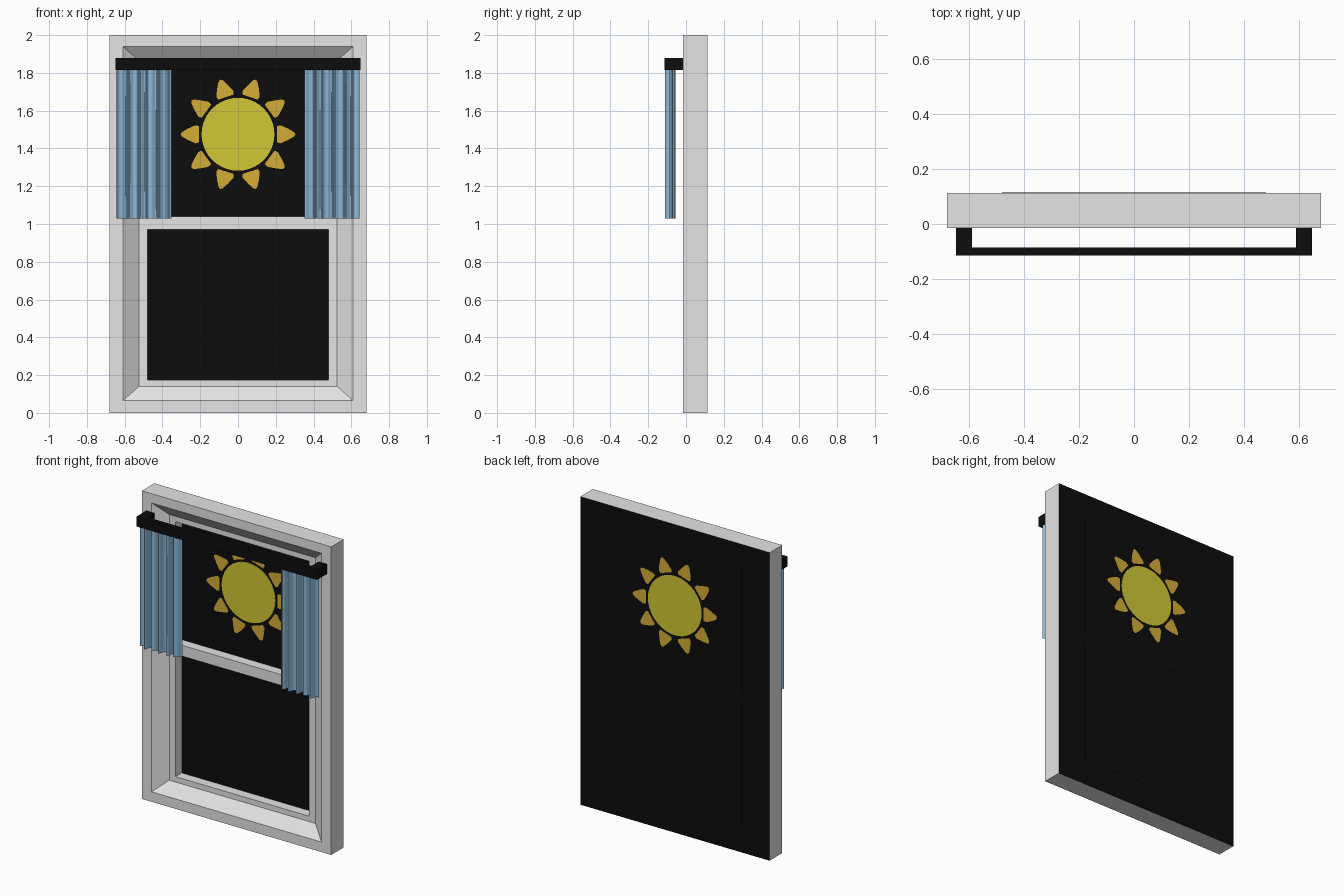
import bpy, bmesh, math
from mathutils import Vector

if "Cube" in bpy.data.objects:
    bpy.data.objects.remove(bpy.data.objects["Cube"])


def material(name, r, g, b):
    m = bpy.data.materials.new(name)
    m.diffuse_color = (r, g, b, 1)
    m.use_nodes = True
    m.node_tree.nodes["Principled BSDF"].inputs["Base Color"].default_value = m.diffuse_color
    return m


WHITE = material("frame_white", 0.78, 0.78, 0.78)
BLACK = material("black", 0.004, 0.004, 0.004)
BLUE = material("curtain_blue", 0.27, 0.49, 0.69)
YELLOW = material("sun_yellow", 0.64, 0.58, 0.036)
ORANGE = material("ray_orange", 0.66, 0.42, 0.036)


def finish(name, bm, *mats):
    me = bpy.data.meshes.new(name)
    bm.to_mesh(me)
    bm.free()
    for m in mats:
        me.materials.append(m)
    ob = bpy.data.objects.new(name, me)
    bpy.context.collection.objects.link(ob)
    return ob


def quad(bm, pts, facing, mat=0):
    f = bm.faces.new([bm.verts.new(p) for p in pts])
    f.normal_update()
    if f.normal.dot(Vector(facing)) < 0:
        f.normal_flip()
    f.material_index = mat


def rect(x, z0, z1, y):
    return [(-x, y, z0), (x, y, z0), (x, y, z1), (-x, y, z1)]


def ring(bm, a, b, facings):
    for i in range(4):
        j = (i + 1) % 4
        quad(bm, [a[i], a[j], b[j], b[i]], facings[i])


def box(bm, x0, x1, y0, y1, z0, z1):
    vs = bmesh.ops.create_cube(bm, size=1)["verts"]
    for v in vs:
        v.co = ((x0, x1)[v.co.x > 0], (y0, y1)[v.co.y > 0], (z0, z1)[v.co.z > 0])


def prism(bm, pts, y0, y1):
    f = bm.faces.new([bm.verts.new((x, y0, z)) for x, z in pts])
    ext = bmesh.ops.extrude_face_region(bm, geom=[f])["geom"]
    for v in ext:
        if isinstance(v, bmesh.types.BMVert):
            v.co.y = y1


FRONT, STEP, BACK = -0.015, 0.045, 0.113
OUT = [(0, 0, -1), (1, 0, 0), (0, 0, 1), (-1, 0, 0)]
IN = [(0, 0, 1), (-1, 0, 0), (0, 0, -1), (1, 0, 0)]
PANES = [("lower", 0.175, 0.97), ("upper", 1.04, 1.83)]

# window frame: outer sides, face, bevel, sash with two openings, black back
bm = bmesh.new()
outer, lip = rect(0.68, 0, 2, FRONT), rect(0.61, 0.065, 1.94, FRONT)
ring(bm, rect(0.68, 0, 2, BACK), outer, OUT)
ring(bm, outer, lip, [(0, -1, 0)] * 4)
ring(bm, lip, rect(0.525, 0.14, 1.865, STEP), IN)
xs = [-0.525, -0.48, 0.48, 0.525]
zs = [0.14, 0.175, 0.97, 1.04, 1.83, 1.865]
for i in range(3):
    for k in range(5):
        if not (i == 1 and k in (1, 3)):
            quad(bm, [(xs[i], STEP, zs[k]), (xs[i + 1], STEP, zs[k]),
                      (xs[i + 1], STEP, zs[k + 1]), (xs[i], STEP, zs[k + 1])], (0, -1, 0))
for _, z0, z1 in PANES:
    ring(bm, rect(0.48, z0, z1, STEP), rect(0.48, z0, z1, BACK), IN)
quad(bm, rect(0.68, 0, 2, BACK), (0, 1, 0), 1)
bmesh.ops.remove_doubles(bm, verts=bm.verts, dist=1e-5)
finish("window_frame", bm, WHITE, BLACK)

# dark panes
for label, z0, z1 in PANES:
    bm = bmesh.new()
    box(bm, -0.48, 0.48, 0.109, 0.1142, z0, z1)
    finish(label + "_pane", bm, BLACK)

# sun disc and rays, showing on both sides of the pane
SUN_Z = 1.475
bm = bmesh.new()
prism(bm, [(0.193 * math.cos(a * math.tau / 40), SUN_Z + 0.193 * math.sin(a * math.tau / 40))
           for a in range(40)], 0.1075, 0.115)
bmesh.ops.recalc_face_normals(bm, faces=bm.faces)
finish("sun_disc", bm, YELLOW)

bm = bmesh.new()
half = [(0.207, 0.043), (0.225, 0.048), (0.265, 0.03), (0.297, 0.012)]
ray = half + [(0.304, 0)] + [(r, -w) for r, w in reversed(half)]
for k in range(10):
    c, s = math.cos(k * math.tau / 10), math.sin(k * math.tau / 10)
    prism(bm, [(r * c - w * s, SUN_Z + r * s + w * c) for r, w in ray], 0.1075, 0.115)
bmesh.ops.recalc_face_normals(bm, faces=bm.faces)
finish("sun_rays", bm, ORANGE)

# curtain rod with end brackets
bm = bmesh.new()
box(bm, -0.648, 0.648, -0.115, -0.086, 1.815, 1.88)
for s in (-1, 1):
    x0, x1 = sorted((s * 0.59, s * 0.648))
    box(bm, x0, x1, -0.088, FRONT, 1.815, 1.88)
finish("curtain_rod", bm, BLACK)

# curtains: thin pleated sheets
N = 72
for label, s in (("left", -1), ("right", 1)):
    bm = bmesh.new()
    rows = []
    for i in range(N + 1):
        t = i / N
        wave = 0.72 * math.sin(t * 5.5 * math.tau + 0.6) + 0.28 * math.sin(t * 9 * math.tau + 1.7)
        x, y = s * (0.352 + 0.29 * t), -0.084 + 0.029 * wave
        rows.append([bm.verts.new((x, y, z)) for z in (1.03, 1.835)])
    for a, b in zip(rows, rows[1:]):
        f = bm.faces.new([a[0], b[0], b[1], a[1]])
        f.smooth = True
        f.normal_update()
        if f.normal.y > 0:
            f.normal_flip()
    finish(label + "_curtain", bm, BLUE)
